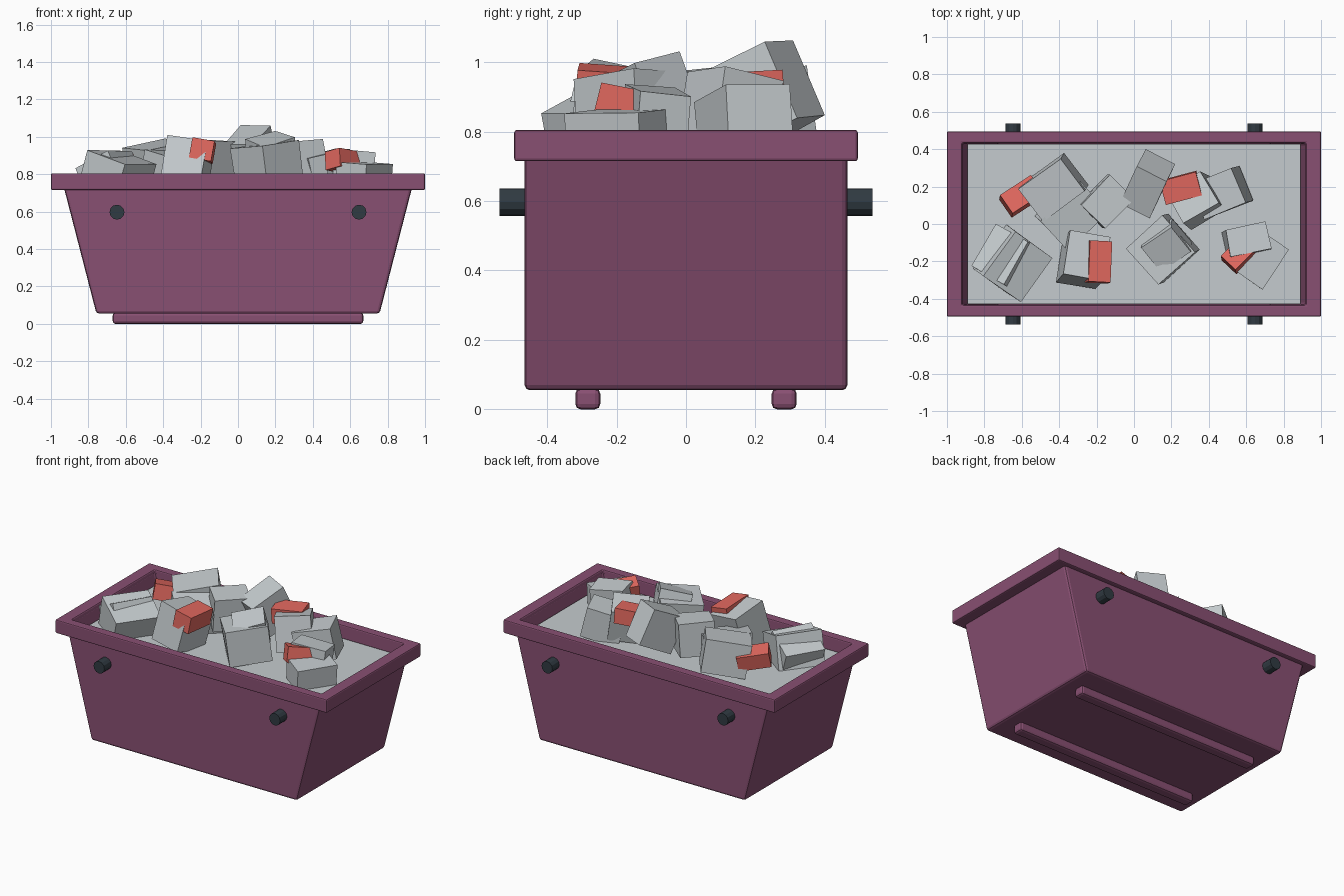
import bpy, bmesh, math, random
from mathutils import Euler, Matrix, Vector

if "Cube" in bpy.data.objects:
    bpy.data.objects.remove(bpy.data.objects["Cube"])

random.seed(4)


def material(name, rgb):
    m = bpy.data.materials.new(name)
    m.diffuse_color = (*rgb, 1)
    m.use_nodes = True
    m.node_tree.nodes["Principled BSDF"].inputs["Base Color"].default_value = m.diffuse_color
    return m


PURPLE = material("purple_paint", (0.25, 0.08, 0.17))
DARK = material("dark_steel", (0.03, 0.043, 0.055))
BRICK = material("red_brick", (0.76, 0.14, 0.115))
CONCRETE = material("concrete", (0.56, 0.6, 0.62))


def add_object(name, bm, mat=None, bevel=0):
    bmesh.ops.recalc_face_normals(bm, faces=bm.faces)
    mesh = bpy.data.meshes.new(name)
    bm.to_mesh(mesh)
    bm.free()
    ob = bpy.data.objects.new(name, mesh)
    bpy.context.collection.objects.link(ob)
    if mat:
        mesh.materials.append(mat)
    if bevel:
        mod = ob.modifiers.new("bevel", 'BEVEL')
        mod.width, mod.segments = bevel, 2
        mod.limit_method = 'ANGLE'
    return ob


def loft(name, sections, mat=None, bevel=0, ring=False):
    """Skin rectangular sections (half x, half y, z); cap the ends or close as a ring."""
    bm = bmesh.new()
    loops = [[bm.verts.new((sx * x, sy * y, z)) for sx, sy in ((-1, -1), (1, -1), (1, 1), (-1, 1))]
             for x, y, z in sections]
    pairs = list(zip(loops, loops[1:]))
    if ring:
        pairs.append((loops[-1], loops[0]))
    else:
        bm.faces.new(loops[0])
        bm.faces.new(loops[-1])
    for a, b in pairs:
        for i in range(4):
            j = (i + 1) % 4
            bm.faces.new((a[i], a[j], b[j], b[i]))
    return add_object(name, bm, mat, bevel)


# Tapered hollow tub, rim frame and the rubble bed
loft("tub", [(0.757, 0.465, 0.055), (0.948, 0.465, 0.795), (0.918, 0.435, 0.795), (0.735, 0.435, 0.085)],
     PURPLE, 0.02)
loft("rim", [(1.0, 0.495, 0.715), (1.0, 0.495, 0.805), (0.92, 0.435, 0.805), (0.90, 0.43, 0.715)],
     PURPLE, 0.008, ring=True)
loft("rubble_bed", [(0.87, 0.428, 0.66), (0.89, 0.428, 0.72)], CONCRETE)

# Skids under the tub
for side, y in (("front", -0.283), ("back", 0.283)):
    skid = loft(side + "_skid", [(0.67, 0.036, 0), (0.67, 0.036, 0.06)], PURPLE, 0.015)
    skid.location.y = y

# Lifting pins
for sy, side in ((-1, "front"), (1, "back")):
    for sx, end in ((-1, "left"), (1, "right")):
        bm = bmesh.new()
        bmesh.ops.create_cone(bm, cap_ends=True, segments=12, radius1=0.04, radius2=0.04, depth=0.1,
                              matrix=Matrix.Translation((sx * 0.647, sy * 0.488, 0.597))
                              @ Matrix.Rotation(math.pi / 2, 4, 'X'))
        add_object(f"{side}_{end}_pin", bm, DARK)


def chunk(name, spec, mat, jitter=0.0):
    """Block hung below its top-face centre: x, y, z, size x, y, z, rotation in degrees."""
    x, y, z, lx, ly, h, *rot = spec
    bm = bmesh.new()
    bmesh.ops.create_cube(bm, size=1)
    for v in bm.verts:
        v.co = Vector((v.co.x * lx, v.co.y * ly, (v.co.z - 0.5) * h))
        v.co += Vector([random.uniform(-jitter, jitter) for _ in range(3)])
    bm.transform(Matrix.Translation((x, y, z)) @ Euler([math.radians(a) for a in rot]).to_matrix().to_4x4())
    add_object(name, bm, mat)


# Concrete lumps
LUMPS = [
    (-.62, -.23, .89, .25, .29, .24, 0, 18, -36),
    (-.72, -.16, .88, .22, .26, .25, 0, -25, -30),
    (-.44, .18, .96, .28, .22, .22, 4, -10, 36),
    (-.32, .04, .91, .22, .30, .22, 0, 10, -46),
    (-.14, .12, .98, .22, .18, .22, 4, 2, 45),
    (.05, .17, 1.01, .24, .18, .24, 0, -25, 64),
    (.31, .14, .96, .22, .20, .22, -12, -6, 30),
    (.45, .16, .91, .24, .20, .20, 0, -12, 22),
    (-.25, -.17, .97, .22, .24, .25, -12, 8, -10),
    (.14, -.14, .96, .26, .26, .23, -3, -8, 42),
    (.17, -.14, .99, .20, .17, .15, 14, -14, 35),
    (.68, -.19, .86, .19, .25, .20, 0, 5, -35),
    (.61, -.08, .92, .22, .15, .22, -4, 6, 12),
]
for i, spec in enumerate(LUMPS):
    chunk(f"concrete_lump_{i + 1}", spec, CONCRETE, 0.004)

# Bricks
BRICKS = [
    (.25, .19, .97, .20, .13, .10, 3, -3, 15),
    (-.60, .16, .90, .20, .12, .10, -10, 10, 33),
    (-.18, -.20, .98, .12, .22, .11, -4, 10, -3),
    (.58, -.13, .915, .22, .11, .10, -12, 8, 45),
]
for i, spec in enumerate(BRICKS):
    chunk(f"brick_{i + 1}", spec, BRICK)
